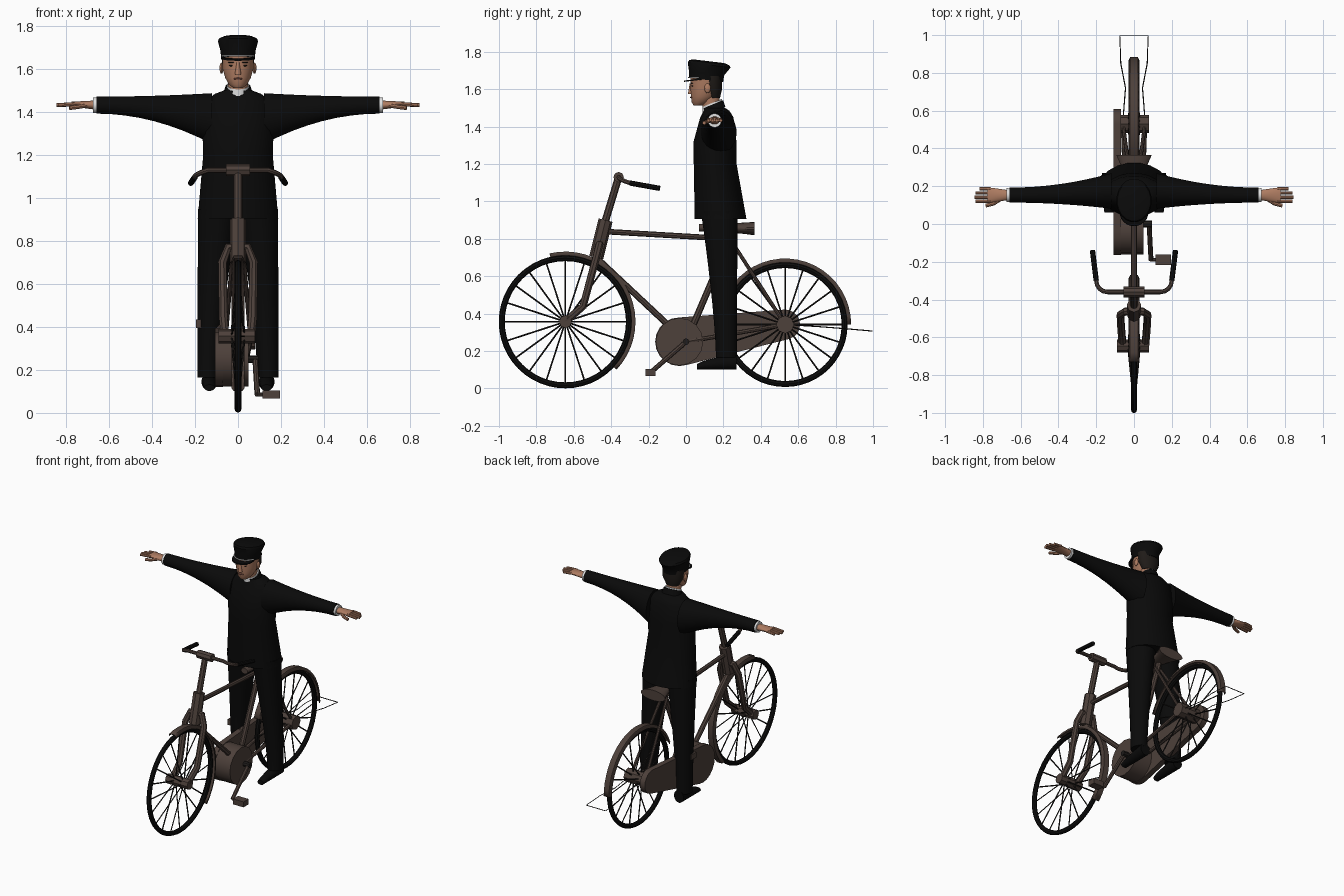
import bpy, bmesh, math
from mathutils import Vector

if "Cube" in bpy.data.objects:
    bpy.data.objects.remove(bpy.data.objects["Cube"])


def material(name, red, green, blue):
    colour = (red, green, blue, 1)
    mat = bpy.data.materials.new(name)
    mat.use_nodes = True
    mat.diffuse_color = colour
    mat.node_tree.nodes["Principled BSDF"].inputs["Base Color"].default_value = colour
    return mat


brown = material("brown enamel", .075, .052, .043)
cloth = material("black cloth", .003, .003, .003)
rubber = material("black rubber", .004, .004, .004)
steel = material("dark steel", .014, .012, .011)
skin = material("skin", .42, .2, .12)
lips = material("lips", .27, .1, .07)
hair = material("dark hair", .014, .011, .009)
linen = material("white linen", .75, .75, .75)
parts = []


def add_mesh(name, mesh, mat):
    part = bpy.data.objects.new(name, mesh)
    bpy.context.collection.objects.link(part)
    mesh.materials.clear()
    mesh.materials.append(mat)
    parts.append(part)
    return part


def add_bmesh(name, bm, mat):
    bmesh.ops.recalc_face_normals(bm, faces=bm.faces)
    mesh = bpy.data.meshes.new(name)
    bm.to_mesh(mesh)
    bm.free()
    return add_mesh(name, mesh, mat)


def bridge(name, rows, mat, closed=True):
    """Join rows of points by faces; closed rows are capped rings."""
    bm = bmesh.new()
    rings = [[bm.verts.new(point) for point in row] for row in rows]
    count = len(rings[0])
    for low, high in zip(rings, rings[1:]):
        for i in range(count if closed else count - 1):
            j = (i + 1) % count
            bm.faces.new((low[i], low[j], high[j], high[i]))
    if closed:
        bm.faces.new(rings[0])
        bm.faces.new(rings[-1])
    return add_bmesh(name, bm, mat)


def ellipse(centre, u, v, sides=20):
    angles = [math.tau * (i + .5) / sides for i in range(sides)]
    return [Vector(centre) + Vector(u) * math.cos(a) + Vector(v) * math.sin(a) for a in angles]


def upright(name, mat, rings, tilt=0):
    """Stack horizontal rings given as height, depth, half width, half depth."""
    bridge(name, [ellipse((0, y, z), (width, 0, 0), (0, depth, tilt * depth))
                  for z, y, width, depth in rings], mat)


def limb(name, mat, start, end, start_size, end_size, ease=1, steps=8):
    """Elliptical limb whose thickness eases from one end to the other."""
    start, end = Vector(start), Vector(end)
    span = [abs(value) for value in end - start]
    along = span.index(max(span))
    u, v = [Vector([float(k == axis) for k in range(3)]) for axis in range(3) if axis != along]
    rows = []
    for i in range(steps + 1):
        t = i / steps
        left = (1 - t) ** ease
        centre = end.lerp(start, left)
        centre[along] = start.lerp(end, t)[along]
        wide, high = Vector(end_size).lerp(Vector(start_size), left)
        rows.append(ellipse(centre, u * wide, v * high))
    bridge(name, rows, mat)


def tubes(name, mat, radius, paths, roundness=2):
    curve = bpy.data.curves.new(name, "CURVE")
    curve.dimensions = "3D"
    curve.bevel_depth = radius
    curve.bevel_resolution = roundness
    curve.use_fill_caps = True
    for path in paths:
        spline = curve.splines.new("POLY")
        spline.points.add(len(path) - 1)
        for point, position in zip(spline.points, path):
            point.co = (*position, 1)
    helper = bpy.data.objects.new(name + " path", curve)
    bpy.context.collection.objects.link(helper)
    graph = bpy.context.evaluated_depsgraph_get()
    mesh = bpy.data.meshes.new_from_object(helper.evaluated_get(graph))
    bpy.data.objects.remove(helper)
    add_mesh(name, mesh, mat)


def rod(name, mat, radius, *path, roundness=2):
    tubes(name, mat, radius, [path], roundness)


def ball(name, mat, centre, size):
    bm = bmesh.new()
    bmesh.ops.create_uvsphere(bm, u_segments=12, v_segments=8, radius=1)
    bmesh.ops.scale(bm, vec=size, verts=bm.verts)
    bmesh.ops.translate(bm, vec=centre, verts=bm.verts)
    add_bmesh(name, bm, mat)


def out(point, x):
    return Vector((x, point[1], point[2]))


def rim(centre, radius, degrees, x=0):
    angle = math.radians(degrees)
    return out(centre, x) + Vector((0, math.cos(angle), math.sin(angle))) * radius


front_hub, rear_hub = Vector((0, -.645, .357)), Vector((0, .53, .342))
crank_hub, seat = Vector((0, 0, .25)), Vector((0, .235, .8))
head_low, head_high = Vector((0, -.48, .7)), Vector((0, -.43, .9))
bar = Vector((0, -.36, 1.13))


# Wheels with tyre, spokes, hub and mudguard
def wheel(label, hub, radius, hub_radius, guard_start, guard_end):
    bpy.ops.mesh.primitive_torus_add(major_segments=48, minor_segments=8, major_radius=radius - .015,
                                     minor_radius=.016, location=hub, rotation=(0, math.pi / 2, 0))
    tyre = bpy.context.object
    tyre.name = label + " tyre"
    tyre.data.materials.append(rubber)
    parts.append(tyre)
    spokes = [(rim(hub, .02, i * 18, .03 * (-1) ** i), rim(hub, radius - .02, i * 18)) for i in range(20)]
    tubes(label + " spokes", steel, .0045, spokes, roundness=0)
    rod(label + " hub", brown, hub_radius, out(hub, -.09), out(hub, .08))
    rows = []
    for i in range(21):
        angle = guard_start + (guard_end - guard_start) * i / 20
        edge, crown = radius, radius + .02
        rows.append([rim(hub, edge, angle, -.03), rim(hub, crown, angle, -.02),
                     rim(hub, crown, angle, .02), rim(hub, edge, angle, .03)])
    guard = bridge(label + " mudguard", rows, brown, closed=False)
    guard.modifiers.new("thickness", "SOLIDIFY").thickness = .005


wheel("front", front_hub, .355, .034, -43, 103)
wheel("rear", rear_hub, .333, .048, 0, 158)

# Frame
rod("head tube", brown, .038, head_low, head_high)
rod("steering post", brown, .02, head_high, bar)
rod("stem clamp", brown, .028, out(bar, -.055), out(bar, .055))
rod("top tube", brown, .015, head_low.lerp(head_high, .7), seat)
rod("down tube", brown, .017, head_low, crank_hub)
rod("seat tube", brown, .018, crank_hub, seat, seat + Vector((0, .01, .04)))
limb("saddle", brown, (0, .365, .855), (0, .07, .86), (.095, .036), (.025, .02), ease=2)

# Gear drum, axle and tapered chain case
drum = crank_hub + Vector((0, -.035, 0))
rod("gear drum", brown, .127, out(drum, -.07), out(drum, .05), roundness=6)
rod("crank axle", steel, .018, out(crank_hub, -.1), out(crank_hub, .095))
case = bmesh.new()
for x in (-.108, -.07):
    for i in range(20):
        case.verts.new(rim(drum, .13, i * 18, x))
        case.verts.new(rim(rear_hub, .08, i * 18, x))
bmesh.ops.convex_hull(case, input=case.verts)
bmesh.ops.dissolve_limit(case, angle_limit=.02, verts=case.verts, edges=case.edges)
add_bmesh("chain case", case, brown)

# Wire stand behind the rear wheel
wire = [out(rear_hub, .06), Vector((.045, .72, .33)), Vector((.07, .85, .32)), Vector((.075, .997, .307))]
rod("wire stand", steel, .003, *wire, *[out(point, -point.x) for point in reversed(wire)], roundness=0)

# Paired bicycle parts
for side, s in (("left", 1), ("right", -1)):
    hub_end = out(rear_hub, s * .058)
    rod(side + " seat stay", brown, .01, out(seat, s * .02), hub_end)
    rod(side + " chain stay", brown, .012, out(crank_hub, s * .04), hub_end)
    crown = head_low.lerp(head_high, .35)
    rod(side + " fork blade", brown, .021, crown, out(crown, s * .045), out(head_low, s * .072),
        (s * .068, -.55, .44), out(front_hub, s * .06))
    bend = [bar + Vector((s * (.14 + .06 * math.sin(a)), .06 - .06 * math.cos(a), -.02 * a))
            for a in (math.pi * i / 8 for i in range(5))]
    rod(side + " handlebar", brown, .012, bar, *bend)
    rod(side + " grip", rubber, .014, bend[-1], (s * .22, -.14, 1.07))
    pedal = crank_hub + Vector((.09, -.19, -.165)) * s
    rod(side + " crank", brown, .013, out(crank_hub, s * .08), pedal)
    rod(side + " pedal axle", brown, .009, pedal, out(pedal, s * .13))
    block = bmesh.new()
    bmesh.ops.create_cube(block, size=1)
    bmesh.ops.scale(block, vec=(.08, .055, .038), verts=block.verts)
    bmesh.ops.translate(block, vec=out(pedal, s * .155), verts=block.verts)
    add_bmesh(side + " pedal", block, brown)

# Jacket and collars
upright("jacket", cloth, [(.905, .185, .19, .14), (1.2, .156, .164, .116), (1.32, .155, .168, .116),
                          (1.45, .165, .155, .09), (1.485, .163, .11, .07), (1.5, .15, .07, .06)])
upright("jacket collar", cloth, [(1.48, .15, .072, .062), (1.52, .145, .058, .054)], tilt=.4)
upright("shirt collar", linen, [(1.49, .143, .054, .054), (1.527, .14, .052, .052)], tilt=.4)

# Paired limbs and face details
for side, s in (("left", 1), ("right", -1)):
    limb(side + " sleeve", cloth, (s * .12, .175, 1.37), (s * .66, .153, 1.433), (.095, .12), (.04, .04), ease=2)
    limb(side + " cuff", linen, (s * .65, .153, 1.433), (s * .675, .153, 1.433), (.036, .036), (.037, .037))
    limb(side + " palm", skin, (s * .66, .153, 1.433), (s * .775, .153, 1.438), (.026, .022), (.042, .011))
    for i in range(4):
        y, reach = .12 + .022 * i, .845 - .007 * (i - 1) ** 2
        rod(side + " finger", skin, .009, (s * .76, y, 1.438), (s * reach, y, 1.433))
    rod(side + " thumb", skin, .01, (s * .7, .135, 1.433), (s * .745, .107, 1.425), (s * .785, .097, 1.42))
    limb(side + " trouser leg", cloth, (s * .092, .178, .95), (s * .14, .216, .165), (.095, .1), (.05, .056), ease=1.4)
    limb(side + " shoe", cloth, (s * .133, .27, .145), (s * .133, .06, .117), (.037, .043), (.024, .015), ease=.7)
    ball(side + " ear", skin, (s * .077, .115, 1.605), (.009, .017, .026))
    ball(side + " eye", hair, (s * .03, .034, 1.617), (.012, .006, .004))
    ball(side + " brow", hair, (s * .03, .031, 1.632), (.017, .006, .003))

# Head
upright("neck", skin, [(1.47, .14, .048, .048), (1.58, .128, .046, .048)])
upright("head", skin, [(1.513, .066, .022, .025), (1.53, .078, .044, .048), (1.56, .095, .06, .068),
                       (1.6, .105, .072, .082), (1.68, .108, .075, .085)])
upright("nose", skin, [(1.575, .027, .015, .017), (1.632, .028, .007, .008)])
ball("mouth", lips, (0, .03, 1.556), (.022, .008, .005))
upright("hair", hair, [(1.553, .148, .046, .034), (1.6, .145, .073, .048), (1.67, .138, .079, .056)])

# Peaked cap with flared crown, visor and cord
upright("cap", cloth, [(1.65, .108, .08, .092), (1.685, .11, .082, .095), (1.73, .124, .094, .116),
                       (1.742, .123, .089, .108), (1.75, .12, .07, .085)], tilt=-.12)
upright("cap visor", cloth, [(1.648, .06, .076, .072), (1.655, .06, .074, .07)], tilt=.12)
cord = ellipse((0, .108, 1.663), (.082, 0, 0), (0, .095, 0), sides=36)
rod("cap cord", linen, .0035, *[point for point in cord if point.y < .08], roundness=1)

# Smooth the rounded forms and keep hard edges
bpy.ops.object.select_all(action="DESELECT")
for part in parts:
    part.select_set(True)
bpy.context.view_layer.objects.active = parts[0]
bpy.ops.object.shade_smooth_by_angle(angle=math.radians(35))
